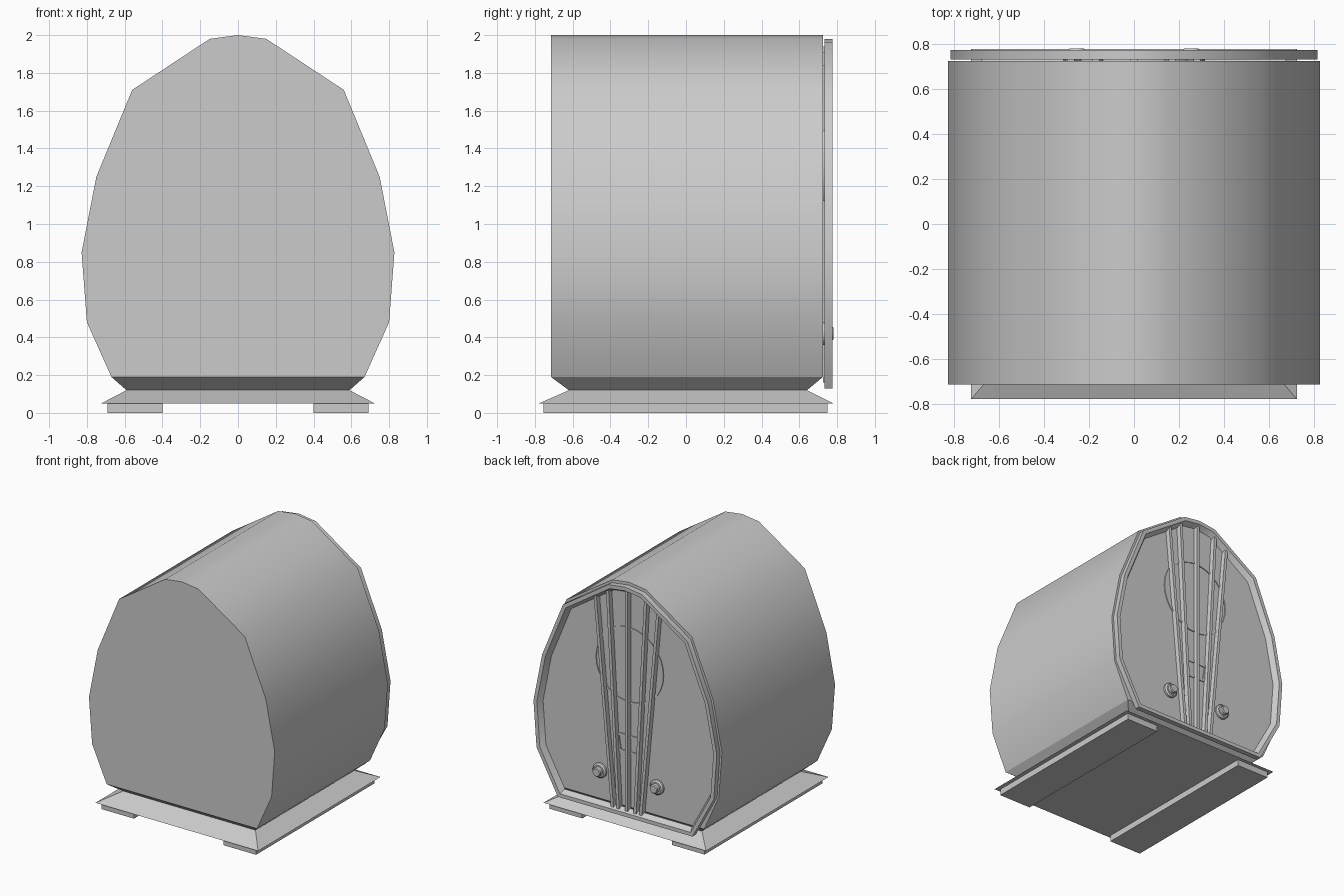
import bpy, bmesh, math
from mathutils import Vector

cube = bpy.data.objects.get("Cube")
if cube:
    bpy.data.objects.remove(cube, do_unlink=True)

GREY = (0.6, 0.6, 0.6, 1)
mat = bpy.data.materials.new("plain_grey")
mat.use_nodes = True
mat.diffuse_color = GREY
mat.node_tree.nodes["Principled BSDF"].inputs["Base Color"].default_value = GREY


def loft(name, loops, ring=False, smooth=40):
    """Skin successive loops; cap both ends, or join last to first for a ring."""
    bm = bmesh.new()
    rows = [[bm.verts.new(p) for p in loop] for loop in loops]
    n = len(rows[0])
    pairs = list(zip(rows, rows[1:]))
    if ring:
        pairs.append((rows[-1], rows[0]))
    else:
        bm.faces.new(rows[0])
        bm.faces.new(rows[-1])
    for a, b in pairs:
        for i in range(n):
            j = (i + 1) % n
            bm.faces.new((a[i], a[j], b[j], b[i]))
    bmesh.ops.recalc_face_normals(bm, faces=bm.faces)
    mesh = bpy.data.meshes.new(name)
    bm.to_mesh(mesh)
    bm.free()
    mesh.materials.append(mat)
    obj = bpy.data.objects.new(name, mesh)
    bpy.context.collection.objects.link(obj)
    if smooth:
        bpy.ops.object.select_all(action="DESELECT")
        obj.select_set(True)
        bpy.context.view_layer.objects.active = obj
        bpy.ops.object.shade_smooth_by_angle(angle=math.radians(smooth))
    return obj


def mirrored(half):
    """Closed outline from its +x half, listed from the top centre down."""
    return half + [(-x, z) for x, z in reversed(half) if x > 0]


def inset(outline, d):
    """Move every side of a clockwise outline inwards by d."""
    pts = [Vector(p) for p in outline]
    out = []
    for i, p in enumerate(pts):
        a = (p - pts[i - 1]).normalized()
        b = (pts[(i + 1) % len(pts)] - p).normalized()
        na, nb = Vector((a.y, -a.x)), Vector((b.y, -b.x))
        out.append(tuple(p + (na + nb) * d / (1 + na.dot(nb))))
    return out


def at_y(outline, y):
    return [(x, y, z) for x, z in outline]


def rect(x0, x1, y0, y1, z):
    return [(x0, y0, z), (x1, y0, z), (x1, y1, z), (x0, y1, z)]


def circle(cx, cz, r, n):
    return [(cx + r * math.sin(math.tau * i / n), cz + r * math.cos(math.tau * i / n))
            for i in range(n)]


BACK = 0.725

# Cabinet with its tapered underside
shell = mirrored([(0, 2.0), (0.15, 1.98), (0.56, 1.71), (0.75, 1.25),
                  (0.828, 0.85), (0.80, 0.48), (0.67, 0.19)])
loft("cabinet", [at_y(shell, -0.715), at_y(shell, BACK)])
loft("cabinet_underside", [rect(-0.67, 0.67, -0.715, BACK, 0.19),
                           rect(-0.59, 0.59, -0.62, 0.64, 0.12)], smooth=0)

# Flared plinth and two runners
loft("plinth", [rect(-0.59, 0.59, -0.62, 0.64, 0.12),
                rect(-0.725, 0.725, -0.78, 0.78, 0.05)], smooth=0)
for side, label in ((1, "left"), (-1, "right")):
    x0, x1 = sorted((side * 0.40, side * 0.69))
    loft(label + "_runner", [rect(x0, x1, -0.755, 0.75, z) for z in (0, 0.05)], smooth=0)

# Rim framing the rear panel, bevelled on the inside
rim = mirrored([(0, 1.98), (0.15, 1.96), (0.555, 1.69), (0.74, 1.24),
                (0.817, 0.85), (0.79, 0.48), (0.60, 0.13)])
loft("rear_rim", [at_y(rim, 0.732), at_y(rim, 0.775),
                  at_y(inset(rim, 0.03), 0.775), at_y(inset(rim, 0.055), 0.732)],
     ring=True, smooth=35)

# Speaker ring and dial frame
for name, outline, width in (
        ("speaker_ring", circle(0, 1.33, 0.31, 32), 0.02),
        ("dial_frame", [(-0.11, 0.77), (0.11, 0.77), (0.085, 0.62), (-0.085, 0.62)], 0.02)):
    inner = inset(outline, width)
    loft(name, [at_y(outline, BACK), at_y(outline, 0.732),
                at_y(inner, 0.732), at_y(inner, BACK)], ring=True, smooth=30)

# Fan of grille bars
for i, (top_x, top_z, low_x) in enumerate(((-0.28, 1.84, -0.125), (-0.17, 1.91, -0.075),
                                           (0, 1.94, 0), (0.17, 1.91, 0.075),
                                           (0.28, 1.84, 0.125))):
    ends = [[(x - 0.016, BACK, z), (x + 0.016, BACK, z),
             (x + 0.012, 0.76, z), (x - 0.012, 0.76, z)]
            for x, z in ((low_x, 0.16), (top_x, top_z))]
    loft(f"grille_bar_{i + 1}", ends, smooth=0)

# Stepped control knobs
for side, label in ((1, "left"), (-1, "right")):
    profile = ((0.06, BACK), (0.06, 0.74), (0.048, 0.75), (0.036, 0.75),
               (0.036, 0.775), (0.03, 0.782))
    loft(label + "_knob", [at_y(circle(side * 0.255, 0.42, r, 12), y) for r, y in profile],
         smooth=35)
